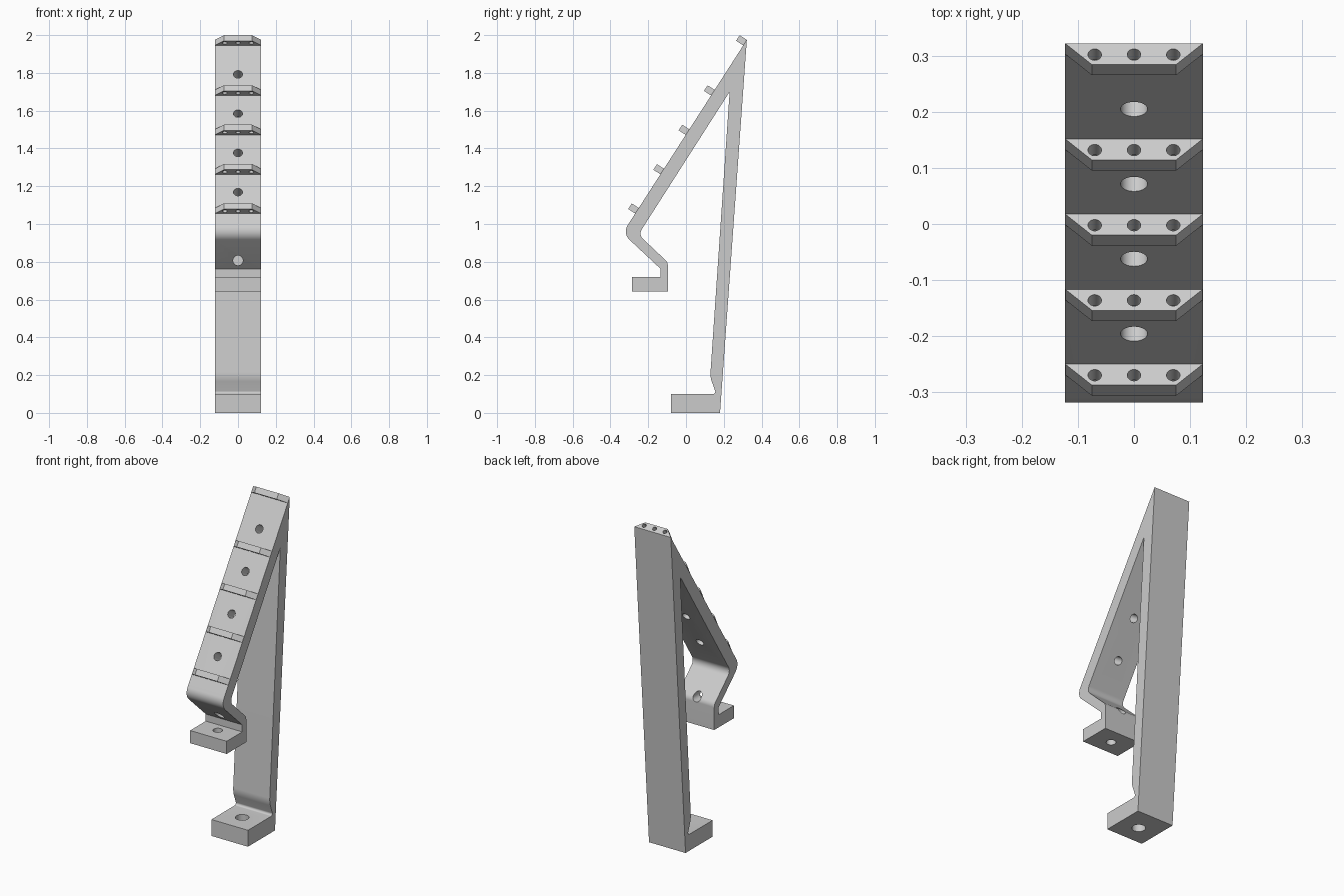
import bpy, bmesh, math
from mathutils import Vector, Matrix

if "Cube" in bpy.data.objects:
    bpy.data.objects.remove(bpy.data.objects["Cube"], do_unlink=True)

HALF = 0.123                                    # half width of the strap
TIP = Vector((0, 0.322, 1.975))                 # upper end of the sloping bar
ALONG = Vector((0, 0.54, 0.8416)).normalized()  # up the sloping bar
OUT = Vector((0, -ALONG.z, ALONG.y))            # away from the bar's front face
ACROSS = Vector((1, 0, 0))

grey = bpy.data.materials.new("light_grey")
grey.use_nodes = True
grey.diffuse_color = (0.6, 0.6, 0.6, 1)
grey.node_tree.nodes["Principled BSDF"].inputs["Base Color"].default_value = (0.6, 0.6, 0.6, 1)


def fillet(corners, steps=10):
    """Replace each (y, z, radius) corner with an arc; radius 0 stays sharp."""
    result = []
    for i, (y, z, r) in enumerate(corners):
        p = Vector((y, z))
        if r == 0:
            result.append(p)
            continue
        a = (Vector(corners[i - 1][:2]) - p).normalized()
        b = (Vector(corners[(i + 1) % len(corners)][:2]) - p).normalized()
        half = a.angle(b) / 2
        centre = p + (a + b).normalized() * (r / math.sin(half))
        start = p + a * (r / math.tan(half)) - centre
        end = p + b * (r / math.tan(half)) - centre
        sweep = start.angle(end)
        for k in range(steps + 1):
            t = k / steps
            result.append(centre + (start * math.sin((1 - t) * sweep)
                                    + end * math.sin(t * sweep)) / math.sin(sweep))
    return result


def make_object(name, bm):
    bmesh.ops.recalc_face_normals(bm, faces=bm.faces)
    mesh = bpy.data.meshes.new(name)
    bm.to_mesh(mesh)
    bm.free()
    obj = bpy.data.objects.new(name, mesh)
    bpy.context.collection.objects.link(obj)
    mesh.materials.append(grey)
    return obj


def prism(name, points, depth):
    """Extrude a closed outline along a vector."""
    bm = bmesh.new()
    face = bm.faces.new([bm.verts.new(p) for p in points])
    ext = bmesh.ops.extrude_face_region(bm, geom=[face])
    bmesh.ops.translate(bm, vec=depth, verts=[v for v in ext["geom"] if isinstance(v, bmesh.types.BMVert)])
    return make_object(name, bm)


def drill(obj, holes):
    """Cut round holes given as (centre, axis, radius, length)."""
    bm = bmesh.new()
    for centre, axis, radius, length in holes:
        turn = Vector((0, 0, 1)).rotation_difference(axis).to_matrix().to_4x4()
        bmesh.ops.create_cone(bm, cap_ends=True, segments=32, radius1=radius, radius2=radius,
                              depth=length, matrix=Matrix.Translation(centre) @ turn)
    cutter = make_object("hole_cutter", bm)
    cutter.hide_render = True
    mod = obj.modifiers.new("holes", "BOOLEAN")
    mod.object = cutter
    mod.operation = "DIFFERENCE"
    mod.solver = "EXACT"
    bpy.context.view_layer.update()
    mesh = bpy.data.meshes.new_from_object(obj.evaluated_get(bpy.context.evaluated_depsgraph_get()))
    obj.modifiers.clear()
    obj.data = mesh
    bpy.data.objects.remove(cutter, do_unlink=True)
    bpy.ops.object.select_all(action="DESELECT")
    obj.select_set(True)
    bpy.context.view_layer.objects.active = obj
    bpy.ops.object.shade_smooth_by_angle(angle=math.radians(30))


# Bracket body: lower foot, back leg, sloping bar, bend and upper foot
outline = fillet([
    (-0.08, 0, 0), (0.18, 0, 0), (TIP.y, TIP.z, 0),
    (-0.336, 0.951, 0.06), (-0.135, 0.763, 0), (-0.135, 0.72, 0),
    (-0.285, 0.72, 0), (-0.285, 0.643, 0), (-0.096, 0.643, 0),
    (-0.096, 0.797, 0.04), (-0.252, 0.944, 0.04), (0.231, 1.7, 0),
    (0.128, 0.19, 0.12), (0.16, 0.1, 0.012), (-0.08, 0.1, 0),
])
body = prism("bracket_body", [(-HALF, p.x, p.y) for p in outline], ACROSS * 2 * HALF)

# Bolt holes through the bar, the bend and both feet
up, forward = Vector((0, 0, 1)), Vector((0, 1, 0))
holes = [(TIP - ALONG * (0.217 + 0.247 * i) - OUT * 0.035, OUT, 0.024, 0.11) for i in range(4)]
holes += [
    (Vector((0, -0.145, 0.807)), forward, 0.026, 0.2),
    (Vector((0, -0.195, 0.68)), up, 0.027, 0.12),
    (Vector((0, 0.04, 0.05)), up, 0.038, 0.16),
]
drill(body, holes)

# Tapered lugs across the bar, each with three small holes
LUG_HEIGHT, LUG_THICK = 0.045, 0.035
for i, distance in enumerate([0, 0.315, 0.563, 0.811, 1.058]):
    base = TIP - ALONG * distance
    shape = [(-HALF, 0), (HALF, 0), (0.075, LUG_HEIGHT), (-0.075, LUG_HEIGHT)]
    lug = prism(f"lug_{i + 1}", [base + ACROSS * x + OUT * h for x, h in shape], -ALONG * LUG_THICK)
    middle = base - ALONG * LUG_THICK / 2 + OUT * LUG_HEIGHT * 0.53
    drill(lug, [(middle + ACROSS * x, ALONG, 0.012, 0.06) for x in (-0.07, 0, 0.07)])
